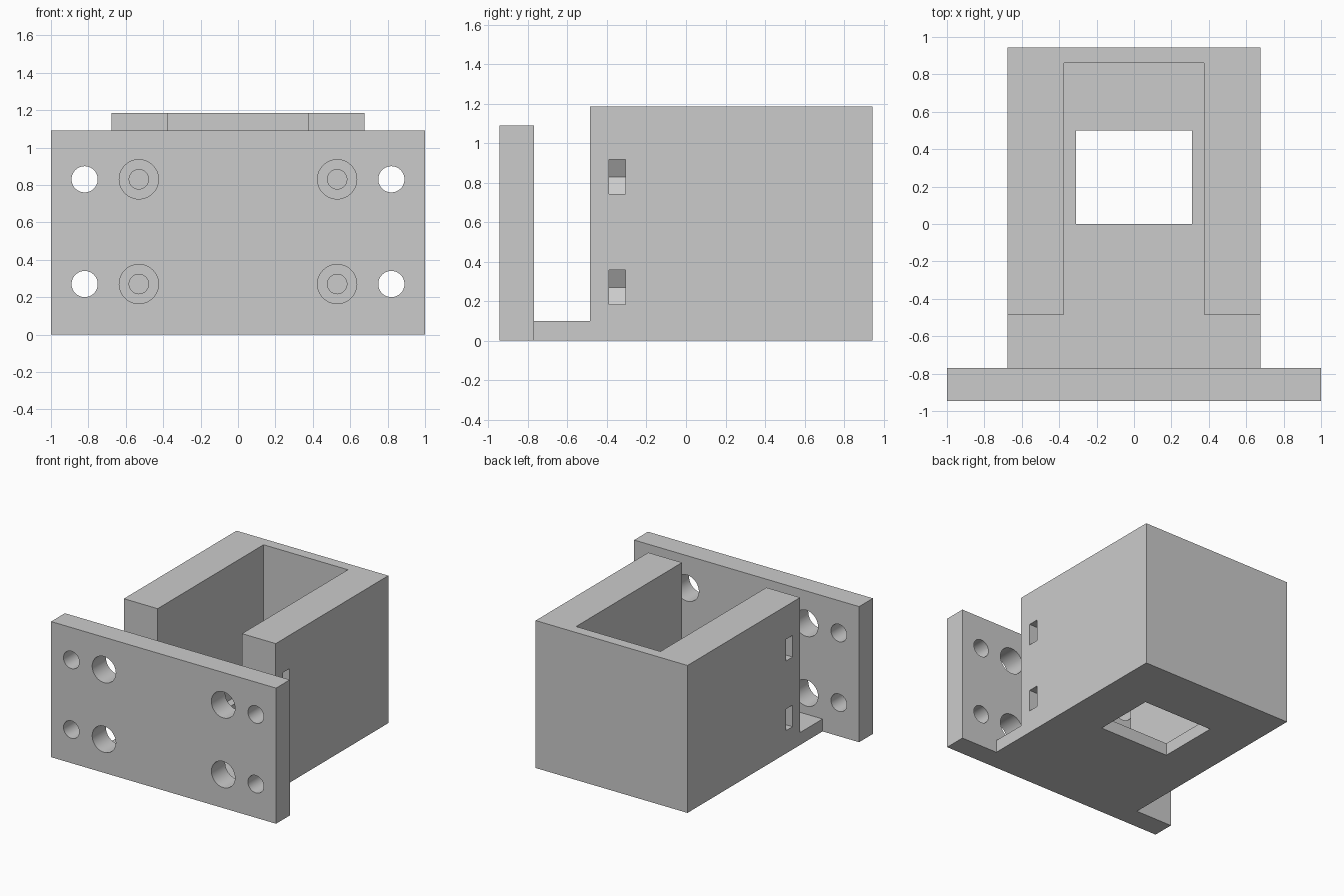
import bpy, bmesh, math
from mathutils import Vector

old = bpy.data.objects.get("Cube")
if old:
    bpy.data.objects.remove(old, do_unlink=True)

grey = bpy.data.materials.new("plain_grey")
grey.use_nodes = True
colour = (0.6, 0.6, 0.6, 1)
grey.diffuse_color = colour
grey.node_tree.nodes["Principled BSDF"].inputs["Base Color"].default_value = colour


def prism(name, points, offset):
    """Extrude a flat outline of 3D points by an offset."""
    bm = bmesh.new()
    face = bm.faces.new([bm.verts.new(p) for p in points])
    new = bmesh.ops.extrude_face_region(bm, geom=[face])["geom"]
    verts = [v for v in new if isinstance(v, bmesh.types.BMVert)]
    bmesh.ops.translate(bm, verts=verts, vec=Vector(offset))
    bmesh.ops.recalc_face_normals(bm, faces=bm.faces)
    mesh = bpy.data.meshes.new(name)
    bm.to_mesh(mesh)
    bm.free()
    mesh.materials.append(grey)
    obj = bpy.data.objects.new(name, mesh)
    bpy.context.collection.objects.link(obj)
    return obj


def box(name, x, y, z):
    outline = [(x[0], y[0], z[0]), (x[1], y[0], z[0]),
               (x[1], y[1], z[0]), (x[0], y[1], z[0])]
    return prism(name, outline, (0, 0, z[1] - z[0]))


def hole(x, z, radius, y0, y1):
    angles = [math.tau * i / 48 for i in range(48)]
    outline = [(x + radius * math.cos(a), y0, z + radius * math.sin(a)) for a in angles]
    return prism("hole_cutter", outline, (0, y1 - y0, 0))


def combine(target, tool, operation="DIFFERENCE"):
    mod = target.modifiers.new("combine", "BOOLEAN")
    mod.operation = operation
    mod.solver = "EXACT"
    mod.object = tool
    bpy.context.view_layer.objects.active = target
    bpy.ops.object.modifier_apply(modifier=mod.name)
    bpy.data.objects.remove(tool, do_unlink=True)


# Housing and its forward floor, from one side profile
HALF = 0.675
side = [(-0.85, 0), (0.945, 0), (0.945, 1.185), (-0.485, 1.185), (-0.485, 0.1), (-0.85, 0.1)]
bracket = prism("mounting_bracket", [(-HALF, y, z) for y, z in side], (2 * HALF, 0, 0))

# Front flange
combine(bracket, box("flange", (-1, 1), (-0.945, -0.77), (0, 1.09)), "UNION")

# Open cavity and the floor window
combine(bracket, box("cavity_cutter", (-0.375, 0.375), (-0.6, 0.86), (0.1, 1.4)))
combine(bracket, box("window_cutter", (-0.31, 0.31), (0, 0.5), (-0.2, 0.3)))

for s in (-1, 1):
    for z in (0.27, 0.83):
        # Flange mounting holes and tool access holes
        combine(bracket, hole(s * 0.82, z, 0.07, -1.1, -0.7))
        combine(bracket, hole(s * 0.53, z, 0.105, -1.1, -0.6))
        # Nut slot with a pointed inner end, open at the side
        slot = [(0.43, 0), (0.48, -0.087), (0.8, -0.087), (0.8, 0.087), (0.48, 0.087)]
        combine(bracket, prism("slot_cutter", [(s * x, -0.39, z + h) for x, h in slot],
                               (0, 0.083, 0)))
        # Bolt hole from the wall front into the slot
        combine(bracket, hole(s * 0.53, z, 0.052, -0.6, -0.35))

bpy.ops.object.select_all(action="DESELECT")
bracket.select_set(True)
bpy.context.view_layer.objects.active = bracket
bpy.ops.object.shade_smooth_by_angle(angle=math.radians(30))
